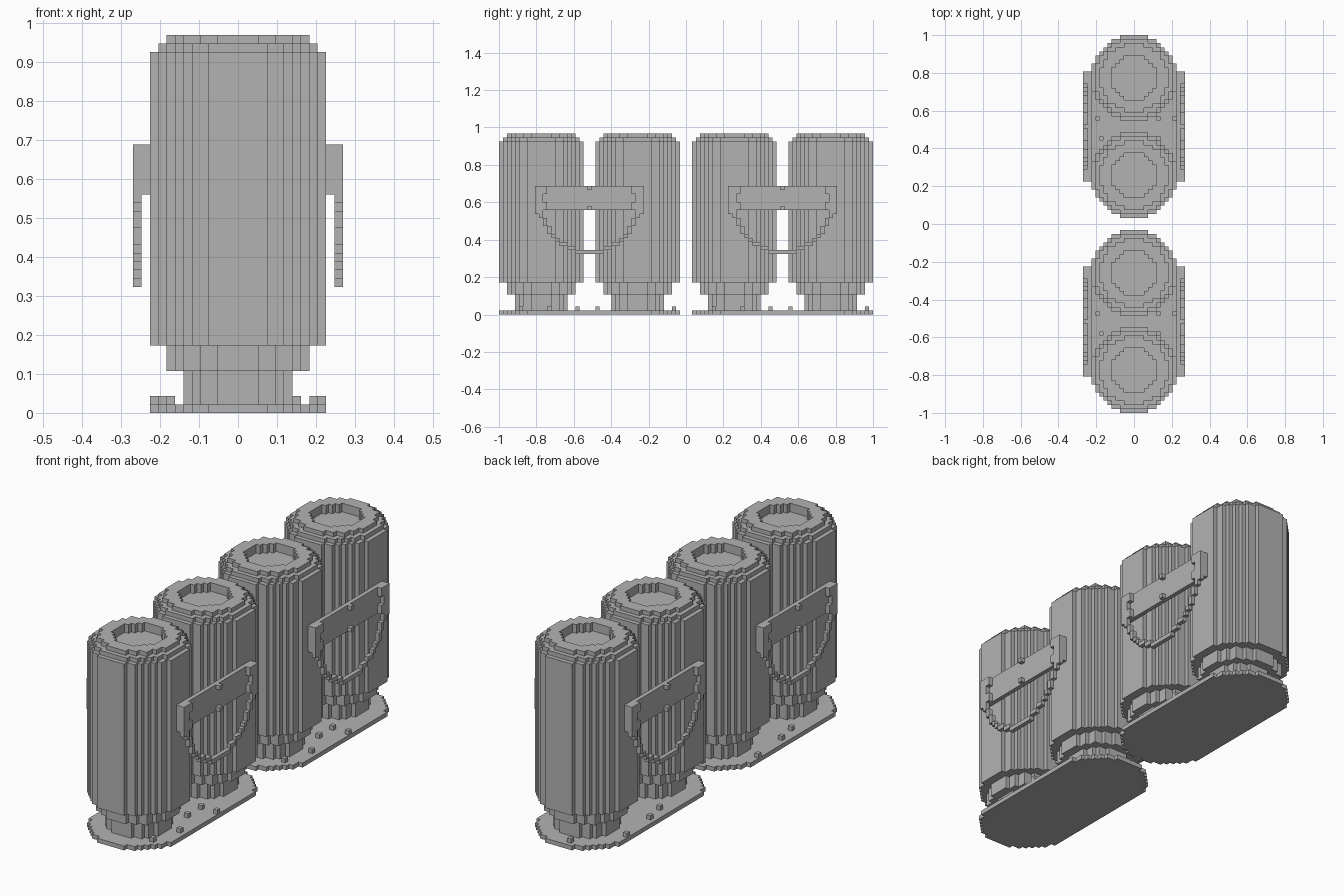
import bpy, bmesh

if "Cube" in bpy.data.objects:
    bpy.data.objects.remove(bpy.data.objects["Cube"])

V = 2 / 93            # size of one block
R = range(-30, 31)

grey = bpy.data.materials.new("plain grey")
grey.diffuse_color = (0.45, 0.45, 0.45, 1)
grey.use_nodes = True
grey.node_tree.nodes["Principled BSDF"].inputs["Base Color"].default_value = grey.diffuse_color


def disc(r, hole=0):
    return {(x, y) for x in R for y in R if x * x + y * y <= r * r
            and (not hole or x * x + y * y > hole * hole)}


def add_prism(bm, cells, lo, hi, axis="z"):
    """Extrude a set of square cells from lo to hi along z or x."""
    part = bmesh.new()
    verts = {}

    def vert(a, b):
        if (a, b) not in verts:
            co = (a - .5, b - .5, lo) if axis == "z" else (lo, a - .5, b)
            verts[a, b] = part.verts.new([c * V for c in co])
        return verts[a, b]

    for a, b in sorted(cells):
        part.faces.new((vert(a, b), vert(a + 1, b), vert(a + 1, b + 1), vert(a, b + 1)))
    ext = bmesh.ops.extrude_face_region(part, geom=part.faces[:])["geom"]
    d = (hi - lo) * V
    bmesh.ops.translate(part, vec=(0, 0, d) if axis == "z" else (d, 0, 0),
                        verts=[g for g in ext if isinstance(g, bmesh.types.BMVert)])
    bmesh.ops.recalc_face_normals(part, faces=part.faces[:])
    bmesh.ops.dissolve_limit(part, angle_limit=0.02, verts=part.verts[:], edges=part.edges[:])
    tmp = bpy.data.meshes.new("tmp")
    part.to_mesh(tmp)
    part.free()
    bm.from_mesh(tmp)
    bpy.data.meshes.remove(tmp)


def make_mesh(name, prisms):
    bm = bmesh.new()
    for p in prisms:
        add_prism(bm, *p)
    me = bpy.data.meshes.new(name)
    bm.to_mesh(me)
    bm.free()
    me.materials.append(grey)
    return me


def place(name, mesh, y):
    ob = bpy.data.objects.new(name, mesh)
    ob.location.y = y * V
    bpy.context.collection.objects.link(ob)
    return ob


# Canister: stepped neck, body, chamfered rim with a sunken top
canister = make_mesh("canister", [
    (disc(6.5), 1, 5), (disc(8.5), 5, 8), (disc(10.5), 8, 43),
    (disc(9.5, 5.5), 43, 44), (disc(8.5, 5.5), 44, 45)])

# Base plate: stadium shape covering two canisters
base = make_mesh("base_plate", [
    ({(x, y + s) for x, y in disc(10.5) for s in range(-12, 13)}, 0, 1)])

# Loose studs on the base plate
stud_cells = {(7, -17), (9, -10), (6, -3), (6, 2), (10, 2),
              (-2, 21), (-9, 2), (-8, -3), (-10, 12)}
studs = make_mesh("base_studs", [({c}, 1, 2) for c in sorted(stud_cells)])

# Side bracket: backing plate, raised ends with centre ticks, hanging strap
plate = {(y, z) for y in range(-13, 14) for z in range(26, 32)}
raised = {(y, z) for y, z in plate if abs(y) >= 12
          or (abs(y) == 11 and z not in (28, 29)) or (y == 0 and z in (26, 31))}
raised |= {(y, 25) for y in (-13, -12, 12, 13)}
strap = {(y, z) for y in range(-13, 14) for z in range(15, 26)
         if 11.5 <= (y * y + (z - 27) ** 2) ** .5 < 12.5}
bracket = make_mesh("side_bracket", [
    (plate, 10.5, 11.5, "x"), (raised | strap, 11.5, 12.5, "x")])

for i, y in enumerate((-36, -12, 12, 36)):
    place(f"canister_{i + 1}", canister, y)

for side, y in (("front", -24), ("back", 24)):
    place(f"{side}_base_plate", base, y)
    place(f"{side}_base_studs", studs, y)
    ob = place(f"{side}_side_brackets", bracket, y)
    ob.modifiers.new("mirror", "MIRROR").use_axis = (True, False, False)
